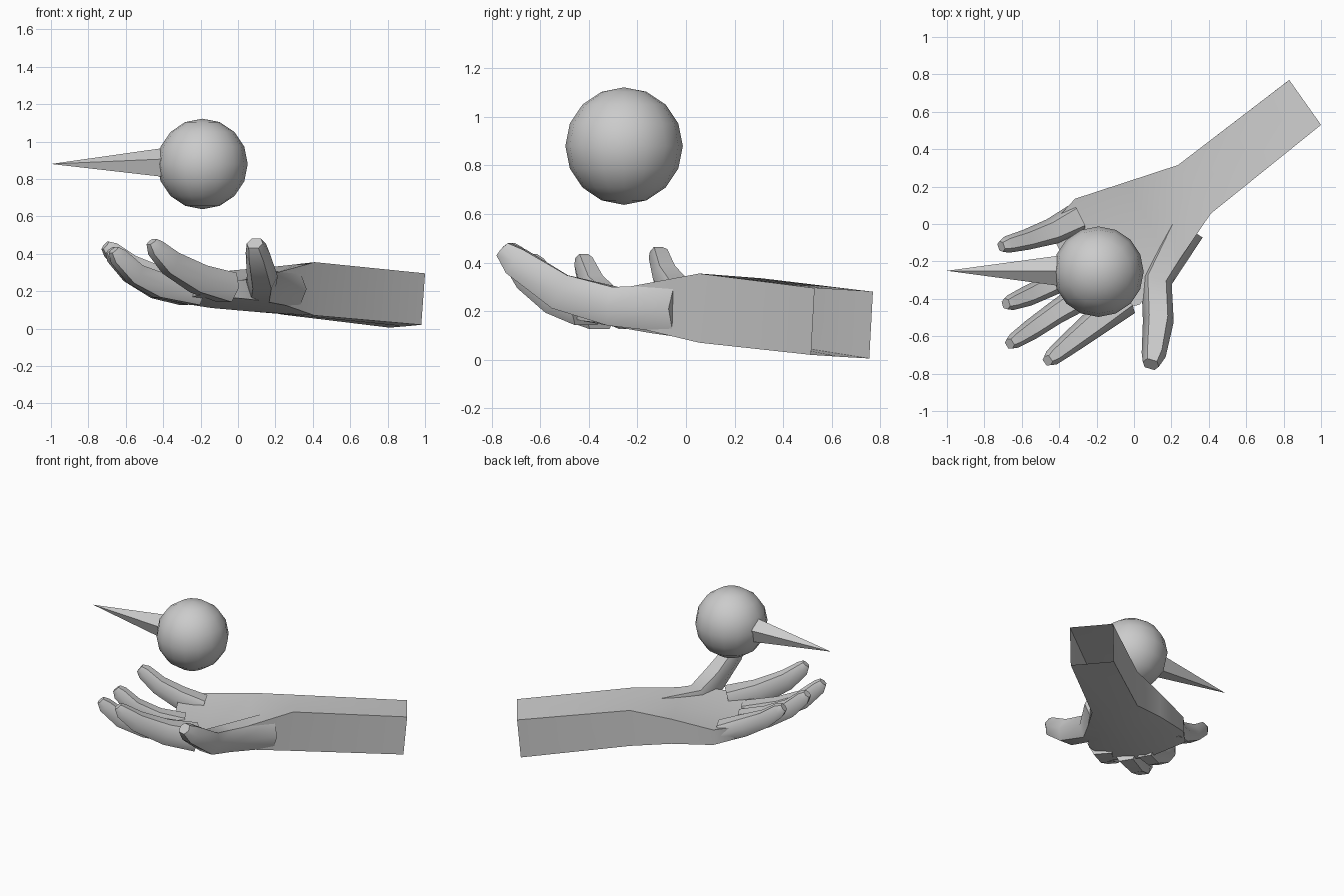
import bpy, bmesh, math
from mathutils import Vector

if "Cube" in bpy.data.objects:
    bpy.data.objects.remove(bpy.data.objects["Cube"])


def finish(name, rings, cap_start, cap_end, angle=60):
    """Skin a list of equal-length rings into one smooth object."""
    bm = bmesh.new()
    vr = [[bm.verts.new(p) for p in r] for r in rings]
    n = len(rings[0])
    for a, b in zip(vr, vr[1:]):
        for i in range(n):
            j = (i + 1) % n
            bm.faces.new((a[i], a[j], b[j], b[i]))
    if cap_start:
        bm.faces.new(vr[0])
    if cap_end:
        bm.faces.new(vr[-1])
    bmesh.ops.recalc_face_normals(bm, faces=bm.faces)
    me = bpy.data.meshes.new(name)
    bm.to_mesh(me)
    bm.free()
    ob = bpy.data.objects.new(name, me)
    bpy.context.collection.objects.link(ob)
    smooth(ob, angle)
    return ob


def smooth(ob, angle):
    bpy.ops.object.select_all(action='DESELECT')
    ob.select_set(True)
    bpy.context.view_layer.objects.active = ob
    bpy.ops.object.shade_smooth_by_angle(angle=math.radians(angle))


def digit(name, path):
    """Loft a finger; each path entry is x, y, z, width, height."""
    shape = [(.5, 0), (.3, .5), (-.3, .5), (-.5, 0), (-.3, -.5), (.3, -.5)]
    pts = [Vector(p[:3]) for p in path]
    rings = []
    for i, p in enumerate(path):
        d = (pts[min(i + 1, len(pts) - 1)] - pts[max(i - 1, 0)]).normalized()
        side = d.cross(Vector((0, 0, 1))).normalized()
        up = side.cross(d)
        rings.append([pts[i] + side * u * p[3] + up * v * p[4] for u, v in shape])
    finish(name, rings, True, True)


def slab(left, right, top, bottom, shift=(0, 0)):
    """Hand section: left/right edges in plan, heights at left, middle, right."""
    l, r = Vector(left), Vector(right)
    plan = [l, l.lerp(r, .5), r]
    s = Vector(shift)
    return ([(*p, z) for p, z in zip(plan, top)] +
            [(*(p + s), z) for p, z in reversed(list(zip(plan, bottom)))])


# forearm, wrist and dished palm, open at the cut end
finish("forearm_and_palm", [
    slab((.83, .77), (1, .53), (.28, .287, .295), (.005, .012, .02), (-.02, -.015)),
    slab((.235, .315), (.41, .055), (.335, .345, .355), (.075, .07, .07)),
    slab((-.04, .225), (.21, -.24), (.31, .28, .30), (.13, .09, .14)),
    slab((-.315, .135), (.03, -.43), (.27, .235, .26), (.16, .11, .16)),
    slab((-.46, -.02), (-.21, -.50), (.28, .24, .26), (.20, .14, .18)),
], False, True, 75)

# fingers and thumb
digit("pinky_finger", [(-.30, .03, .22, .17, .12), (-.44, -.04, .27, .14, .13),
                       (-.58, -.085, .34, .11, .11), (-.68, -.11, .42, .09, .09),
                       (-.71, -.12, .445, .06, .05)])
digit("ring_finger", [(-.28, -.23, .19, .15, .13), (-.43, -.32, .225, .12, .13),
                      (-.57, -.385, .30, .11, .11), (-.66, -.42, .39, .085, .09),
                      (-.685, -.427, .42, .06, .05)])
digit("middle_finger", [(-.22, -.35, .19, .16, .13), (-.42, -.475, .23, .125, .13),
                        (-.55, -.565, .29, .11, .11), (-.64, -.625, .385, .085, .09),
                        (-.665, -.64, .42, .06, .05)])
digit("index_finger", [(-.06, -.40, .22, .20, .16), (-.21, -.53, .265, .15, .15),
                       (-.36, -.65, .35, .115, .125), (-.44, -.715, .43, .09, .09),
                       (-.462, -.73, .465, .06, .05)])
digit("thumb", [(.27, -.02, .21, .22, .20), (.12, -.30, .22, .17, .16),
                (.13, -.52, .28, .165, .15), (.105, -.70, .405, .13, .12),
                (.09, -.75, .455, .09, .07)])

# floating ball
bpy.ops.mesh.primitive_uv_sphere_add(segments=16, ring_count=8, radius=.242,
                                     location=(-.19, -.255, .88))
ball = bpy.context.object
ball.name = "ball"
smooth(ball, 60)

# five-sided spike growing out of the ball
bm = bmesh.new()
tip = bm.verts.new((-1, -.25, .88))
base = [bm.verts.new((-.40, -.25 + .085 * math.sin(a), .88 + .085 * math.cos(a)))
        for a in (math.tau * i / 5 for i in range(5))]
for i in range(5):
    bm.faces.new((tip, base[i], base[(i + 1) % 5]))
bm.faces.new(base)
bmesh.ops.recalc_face_normals(bm, faces=bm.faces)
me = bpy.data.meshes.new("spike")
bm.to_mesh(me)
bm.free()
bpy.context.collection.objects.link(bpy.data.objects.new("spike", me))
